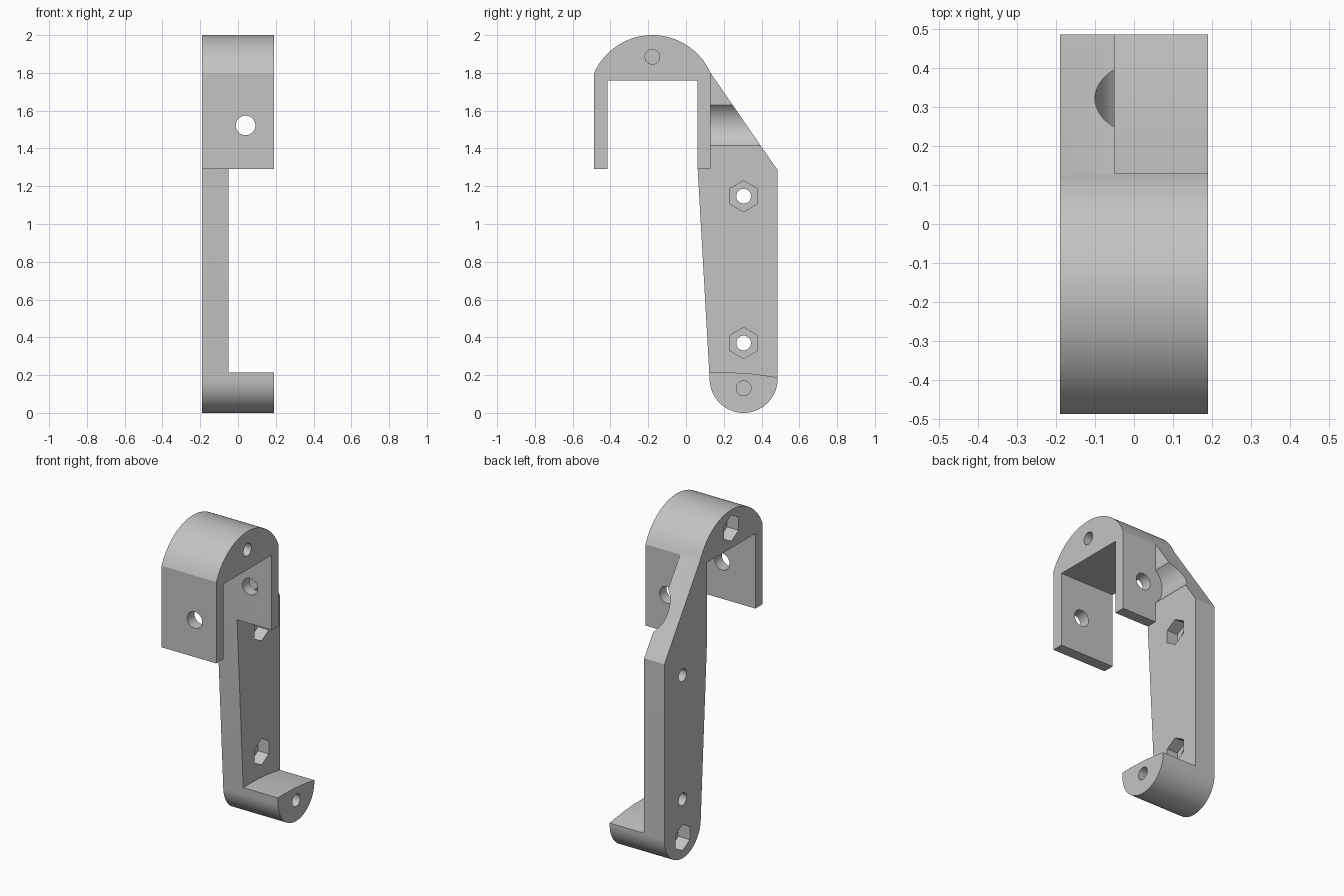
import bpy, bmesh
from math import sin, cos, pi, radians

cube = bpy.data.objects.get("Cube")
if cube:
    bpy.data.objects.remove(cube, do_unlink=True)

grey = bpy.data.materials.new("plain grey")
grey.use_nodes = True
colour = (0.55, 0.55, 0.55, 1)
grey.diffuse_color = colour
grey.node_tree.nodes["Principled BSDF"].inputs["Base Color"].default_value = colour


def arc(u, v, r, start, end, steps):
    """Points on a circular arc, angles in degrees."""
    span = radians(end - start)
    angles = [radians(start) + span * i / steps for i in range(steps + 1)]
    return [(u + r * cos(a), v + r * sin(a)) for a in angles]


def ring(u, v, r, sides):
    """Closed regular polygon with a corner pointing up."""
    return arc(u, v, r, 90, 450, sides)[:-1]


def prism(name, profile, low, high, axis="x"):
    """Extrude a profile along x (points are y, z) or along y (points are x, z)."""
    place = (lambda u, v, w: (w, u, v)) if axis == "x" else (lambda u, v, w: (u, w, v))
    bm = bmesh.new()
    face = bm.faces.new([bm.verts.new(place(u, v, low)) for u, v in profile])
    extruded = bmesh.ops.extrude_face_region(bm, geom=[face])["geom"]
    shift = place(0, 0, high - low)
    bmesh.ops.translate(bm, vec=shift, verts=[g for g in extruded if isinstance(g, bmesh.types.BMVert)])
    bmesh.ops.recalc_face_normals(bm, faces=bm.faces)
    mesh = bpy.data.meshes.new(name)
    bm.to_mesh(mesh)
    bm.free()
    mesh.materials.append(grey)
    obj = bpy.data.objects.new(name, mesh)
    bpy.context.collection.objects.link(obj)
    return obj


def cut(body, cutter):
    cutter.hide_render = True
    mod = body.modifiers.new("cut", "BOOLEAN")
    mod.operation = "DIFFERENCE"
    mod.solver = "EXACT"
    mod.object = cutter
    bpy.context.view_layer.objects.active = body
    bpy.ops.object.modifier_apply(modifier=mod.name)
    bpy.data.objects.remove(cutter, do_unlink=True)


SIDE = 0.19       # half width
INNER = -0.05     # inner face of the arm plate
BOLT_Y = 0.305

# Whole side outline: foot, arm, sloped shoulder and hook
outline = arc(BOLT_Y, 0.18, 0.18, 180, 360, 40)
outline += [(0.485, 1.285)]
outline += arc(-0.178, 1.663, 0.337, 24, 156, 40)
outline += [(-0.486, 1.29), (-0.415, 1.29), (-0.415, 1.76), (0.062, 1.76), (0.062, 1.29)]
body = prism("hook_bracket", outline, -SIDE, SIDE)

# Recess that leaves only the arm plate between hook and foot
recess = [(0, 1.29), (0.13, 1.29), (0.13, 1.9), (0.6, 1.9), (0.6, 0.165)]
recess += [(0.485, 0.188), (0.42, 0.198), (0.35, 0.207), (0.28, 0.212), (0.2, 0.215), (0, 0.215)]
cut(body, prism("recess_cutter", recess, INNER, 0.4))

# Clamp screw through both hook legs, with round tool clearance in the arm
cut(body, prism("clearance_cutter", ring(0.04, 1.522, 0.14, 64), 0.13, 0.7, "y"))
cut(body, prism("screw_cutter", ring(0.04, 1.522, 0.052, 40), -0.7, 0.3, "y"))

# Arm bolts: through holes with nut pockets on the inner face
for z in (1.147, 0.37):
    cut(body, prism("bolt_cutter", ring(BOLT_Y, z, 0.039, 32), -0.4, 0.3))
    cut(body, prism("nut_cutter", ring(BOLT_Y, z, 0.082, 6), INNER - 0.075, 0))

# Hook and foot bolts: nut pockets outside, thin web left before the bore
for y, z in ((-0.178, 1.885), (BOLT_Y, 0.13)):
    cut(body, prism("nut_cutter", ring(y, z, 0.082, 6), -0.4, -SIDE + 0.08))
    cut(body, prism("bolt_cutter", ring(y, z, 0.039, 32), -SIDE + 0.088, 0.4))

bpy.ops.object.select_all(action="DESELECT")
body.select_set(True)
bpy.context.view_layer.objects.active = body
bpy.ops.object.shade_smooth_by_angle(angle=radians(20))
